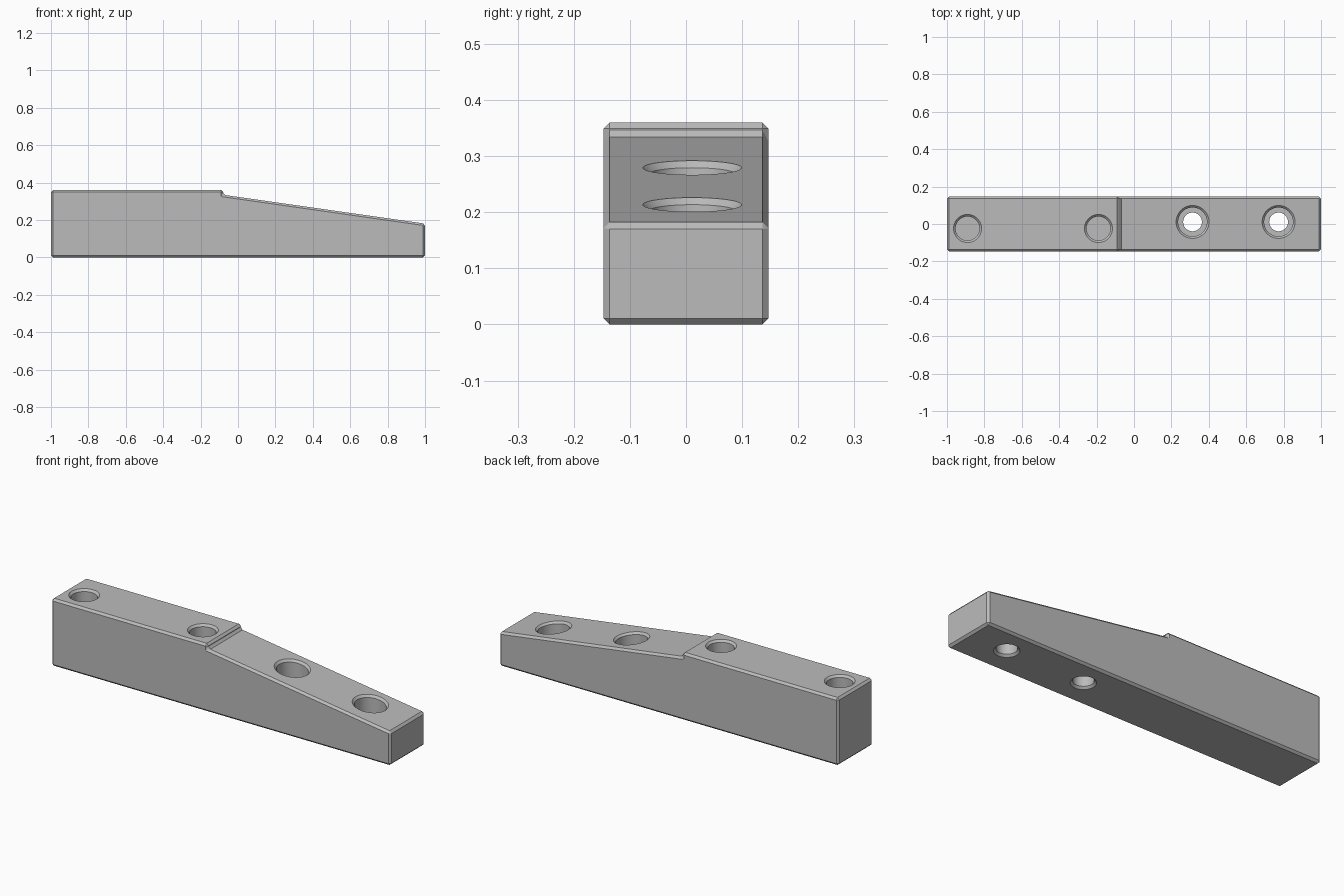
import bpy, bmesh, math

if "Cube" in bpy.data.objects:
    bpy.data.objects.remove(bpy.data.objects["Cube"])

HALF_W, TOP, END_TOP, STEP_X = 0.147, 0.36, 0.181, -0.079
SLOPE = 0.143
CHAMFER = 0.011
SIDES = 64

grey = bpy.data.materials.new("light grey metal")
grey.use_nodes = True
colour = (0.5, 0.5, 0.5, 1)
grey.diffuse_color = colour
grey.node_tree.nodes["Principled BSDF"].inputs["Base Color"].default_value = colour


def ramp(x):
    """Height of the sloping top at x."""
    return END_TOP + SLOPE * (1 - x)


def make_object(name, bm):
    bmesh.ops.recalc_face_normals(bm, faces=bm.faces)
    mesh = bpy.data.meshes.new(name)
    bm.to_mesh(mesh)
    bm.free()
    mesh.materials.append(grey)
    obj = bpy.data.objects.new(name, mesh)
    bpy.context.collection.objects.link(obj)
    return obj


def hole_cutter(name, x, y, rings):
    """Turned cutter; each ring is (radius, z, tilt along the ramp)."""
    bm = bmesh.new()
    loops = []
    for r, z, tilt in rings:
        loop = []
        for i in range(SIDES):
            a = math.tau * i / SIDES
            dx = r * math.cos(a)
            loop.append(bm.verts.new((x + dx, y + r * math.sin(a), z - tilt * dx)))
        loops.append(loop)
    for low, high in zip(loops, loops[1:]):
        for i in range(SIDES):
            j = (i + 1) % SIDES
            bm.faces.new((low[i], low[j], high[j], high[i]))
    bm.faces.new(loops[0])
    bm.faces.new(loops[-1])
    obj = make_object(name, bm)
    obj.hide_render = True
    return obj


# Stepped, tapering body extruded across its width, all edges chamfered
bm = bmesh.new()
profile = [(-1, 0), (1, 0), (1, END_TOP), (STEP_X, ramp(STEP_X)), (STEP_X, TOP), (-1, TOP)]
side = bm.faces.new([bm.verts.new((x, -HALF_W, z)) for x, z in profile])
new = bmesh.ops.extrude_face_region(bm, geom=[side])["geom"]
bmesh.ops.translate(bm, vec=(0, 2 * HALF_W, 0),
                    verts=[v for v in new if isinstance(v, bmesh.types.BMVert)])
body = make_object("wedge_block", bm)
bevel = body.modifiers.new("chamfer", "BEVEL")
bevel.width = CHAMFER
bevel.segments = 1
bevel.limit_method = "ANGLE"
bevel.angle_limit = math.radians(30)

# Blind holes in the flat top, chamfered at the rim
cutters = []
R = 0.064
for x in (-0.89, -0.19):
    cutters.append(hole_cutter("blind_hole_cutter", x, -0.024, [
        (R, 0.12, 0), (R, TOP - CHAMFER, 0), (R + 2 * CHAMFER, TOP + CHAMFER, 0)]))

# Counterbored through holes in the ramp
BOLT, BORE, FLOOR = 0.05, 0.077, 0.09
for x in (0.313, 0.773):
    z = ramp(x)
    cutters.append(hole_cutter("counterbore_cutter", x, 0.011, [
        (BOLT + 2 * CHAMFER, -CHAMFER, 0), (BOLT, CHAMFER, 0), (BOLT, FLOOR, 0),
        (BORE, FLOOR, 0), (BORE, z - CHAMFER, SLOPE),
        (BORE + 2 * CHAMFER, z + CHAMFER, SLOPE)]))

for cutter in cutters:
    cut = body.modifiers.new("hole", "BOOLEAN")
    cut.operation = "DIFFERENCE"
    cut.solver = "EXACT"
    cut.object = cutter

# Apply the modifiers and remove the cutters
bpy.context.view_layer.objects.active = body
body.select_set(True)
for name in [m.name for m in body.modifiers]:
    bpy.ops.object.modifier_apply(modifier=name)
for cutter in cutters:
    bpy.data.objects.remove(cutter)
bpy.ops.object.select_all(action="DESELECT")
body.select_set(True)
bpy.ops.object.shade_smooth_by_angle(angle=math.radians(20))
